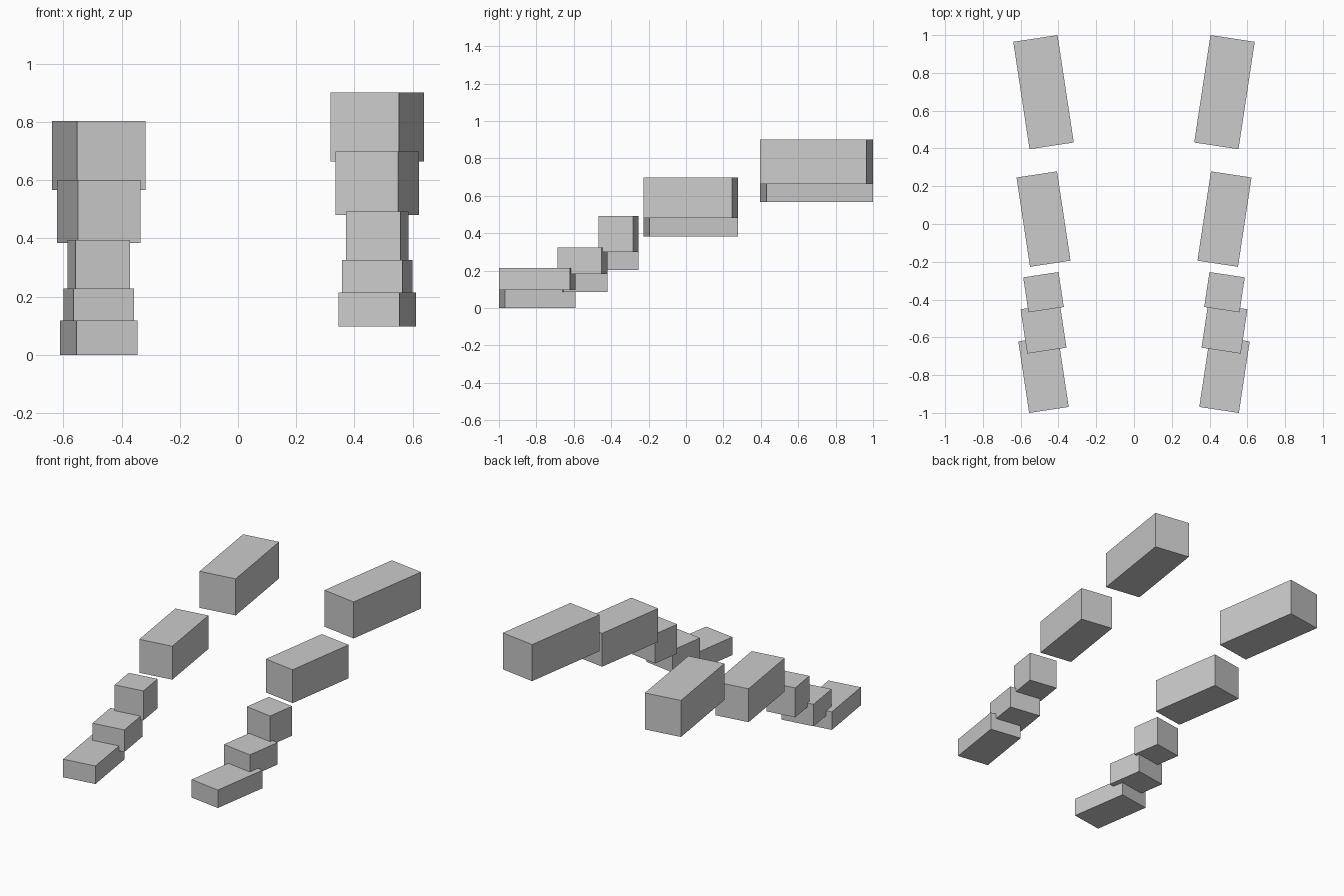
import bpy
from math import radians

if "Cube" in bpy.data.objects:
    bpy.data.objects.remove(bpy.data.objects["Cube"])

TILT = radians(8.6)   # outward splay of each row
X = 0.479             # distance of each row from the middle

# name, centre y, width, length, height, base z on the left row
STEPS = [
    ("lowest_step", -0.795, 0.212, 0.383, 0.117, 0.0),
    ("second_step", -0.553, 0.210, 0.237, 0.143, 0.085),
    ("middle_step", -0.361, 0.189, 0.187, 0.191, 0.204),
    ("fourth_step", 0.026, 0.217, 0.478, 0.217, 0.384),
    ("top_step", 0.698, 0.237, 0.575, 0.237, 0.567),
]


def block(name, location, size, turn):
    bpy.ops.mesh.primitive_cube_add(size=1, location=location, rotation=(0, 0, turn))
    ob = bpy.context.object
    ob.name = name
    ob.scale = size
    return ob


# two mirrored rows of blocks, the right row raised slightly
for side, sign, lift in (("left", -1, 0.0), ("right", 1, 0.097)):
    for name, y, w, l, h, z in STEPS:
        block(f"{side}_{name}", (sign * X, y, z + lift + h / 2), (w, l, h), -sign * TILT)
